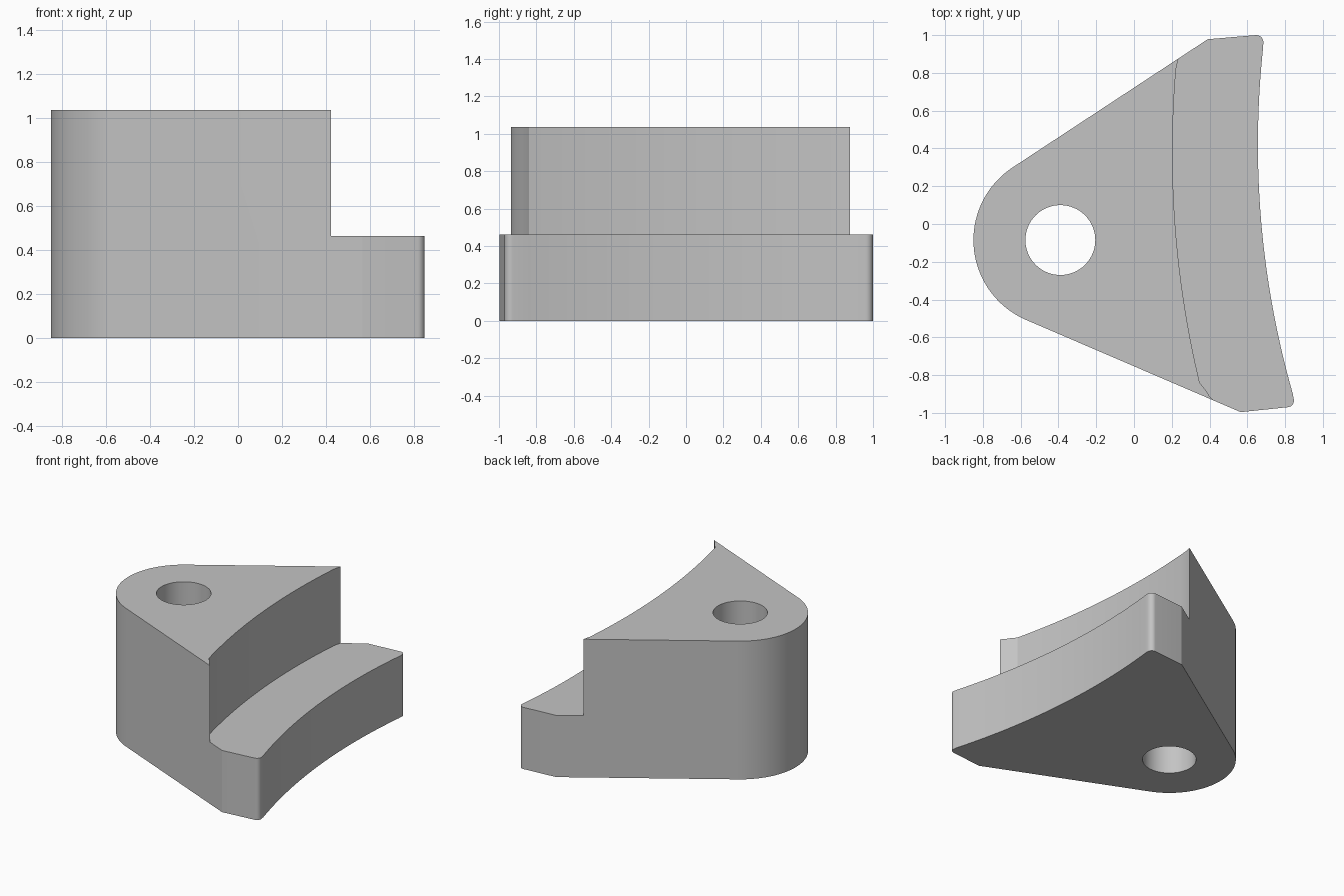
import bpy, bmesh
from math import radians, sin, cos

if "Cube" in bpy.data.objects:
    bpy.data.objects.remove(bpy.data.objects["Cube"], do_unlink=True)

HEIGHT, STEP = 1.035, 0.462
PIVOT = (-0.39, -0.085)


def arc(centre, radius, start, end, count):
    """Points along a circular arc, angles in degrees."""
    angles = [radians(start + (end - start) * i / count) for i in range(count + 1)]
    return [(centre[0] + radius * cos(a), centre[1] + radius * sin(a)) for a in angles]


def shallow_curve(x_min, y_mid, radius, y_start, y_end, count):
    """Points along a large circle whose leftmost point is (x_min, y_mid)."""
    ys = [y_start + (y_end - y_start) * i / count for i in range(count + 1)]
    return [(x_min + radius - (radius ** 2 - (y - y_mid) ** 2) ** 0.5, y) for y in ys]


def prism(name, outline, z0, z1):
    """Extrude a closed outline between two heights."""
    bm = bmesh.new()
    base = bm.faces.new([bm.verts.new((x, y, z0)) for x, y in outline])
    top = bmesh.ops.extrude_face_region(bm, geom=[base])["geom"]
    bmesh.ops.translate(bm, vec=(0, 0, z1 - z0),
                        verts=[v for v in top if isinstance(v, bmesh.types.BMVert)])
    bmesh.ops.recalc_face_normals(bm, faces=bm.faces)
    mesh = bpy.data.meshes.new(name)
    bm.to_mesh(mesh)
    bm.free()
    obj = bpy.data.objects.new(name, mesh)
    bpy.context.collection.objects.link(obj)
    return obj


# Wedge body: round nose, two straight flanks, concave outer face
outline = arc(PIVOT, 0.46, 123.4, 246.6, 40)
outline += [(0.565, -0.996)]
outline += arc((0.812, -0.935), 0.035, -85, 20, 8)
outline += shallow_curve(0.656, 0.42, 4.8, -0.9, 0.93, 32)
outline += arc((0.648, 0.963), 0.037, -5, 95, 8)
outline += [(0.39, 0.978)]
body = prism("wedge_body", outline, 0, HEIGHT)

# Cutter for the curved step, flaring at both ends
step_line = [(0.46, -0.965), (0.425, -0.937), (0.40, -0.912), (0.38, -0.88)]
step_line += shallow_curve(0.204, 0.38, 5.25, -0.84, 0.82, 32)
step_line += [(0.235, 0.875), (0.245, 0.92)]
step_cutter = prism("step_cutter", step_line + [(0.245, 1.3), (1.2, 1.3), (1.2, -1.3), (0.46, -1.3)],
                    STEP, HEIGHT + 0.3)

# Cutter for the through hole
hole_cutter = prism("hole_cutter", arc(PIVOT, 0.185, 0, 354.375, 63), -0.2, HEIGHT + 0.2)

bpy.ops.object.select_all(action='DESELECT')
body.select_set(True)
bpy.context.view_layer.objects.active = body
for cutter in (step_cutter, hole_cutter):
    cutter.hide_render = True
    mod = body.modifiers.new(cutter.name, 'BOOLEAN')
    mod.operation = 'DIFFERENCE'
    mod.solver = 'EXACT'
    mod.object = cutter
    bpy.ops.object.modifier_apply(modifier=mod.name)
    bpy.data.objects.remove(cutter, do_unlink=True)

# Plain grey finish
grey = bpy.data.materials.new("plain_grey")
grey.use_nodes = True
colour = (0.55, 0.55, 0.55, 1)
grey.diffuse_color = colour
grey.node_tree.nodes["Principled BSDF"].inputs["Base Color"].default_value = colour
body.data.materials.clear()
body.data.materials.append(grey)
bpy.ops.object.shade_smooth_by_angle(angle=radians(25))
